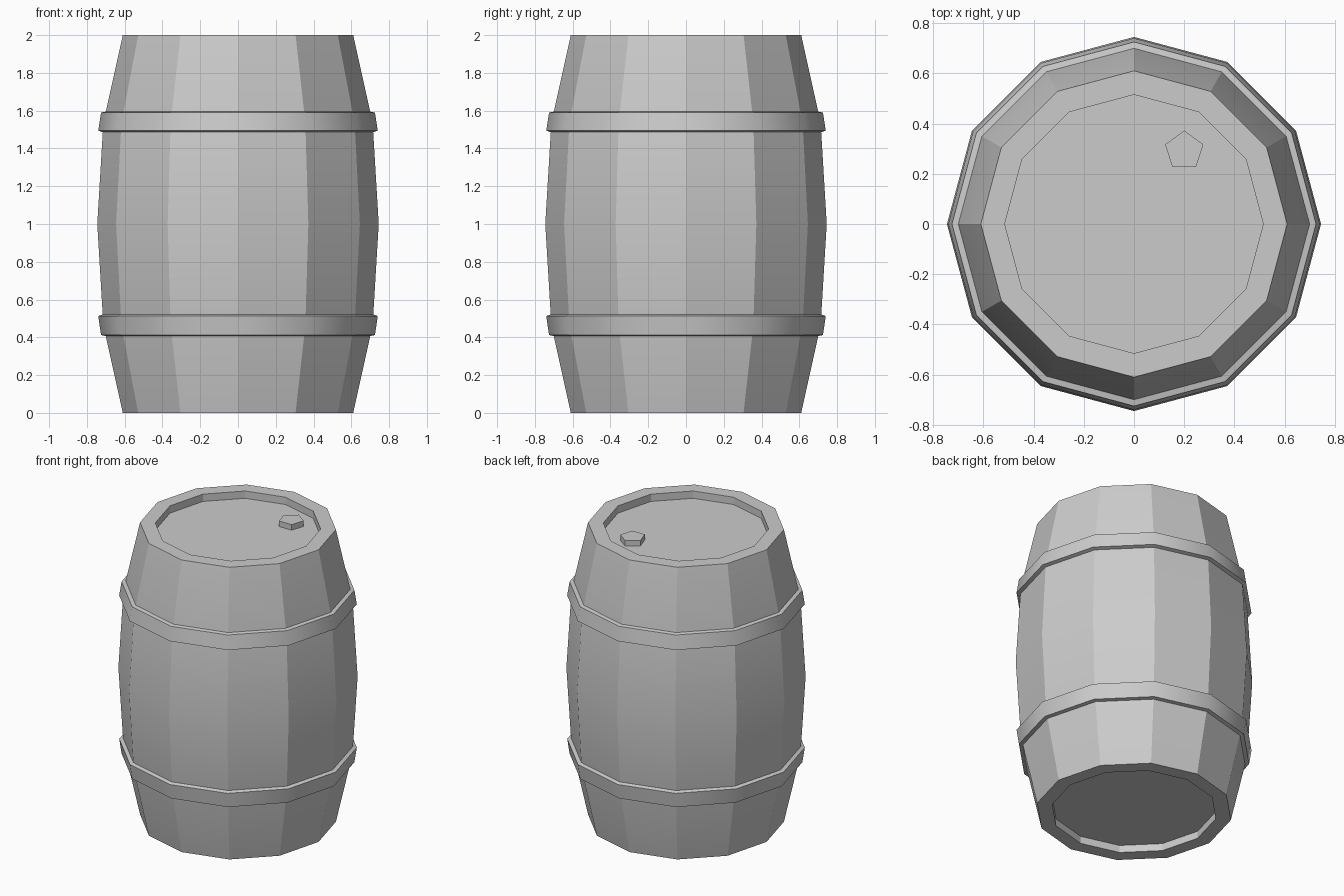
import bpy, bmesh, math
from mathutils import Matrix

cube = bpy.data.objects.get("Cube")
if cube:
    bpy.data.objects.remove(cube, do_unlink=True)

SIDES = 12

grey = bpy.data.materials.new("plain grey")
grey.use_nodes = True
colour = (0.6, 0.6, 0.6, 1)
grey.diffuse_color = colour
grey.node_tree.nodes["Principled BSDF"].inputs["Base Color"].default_value = colour


def finish(name, bm, smooth_angle):
    bmesh.ops.recalc_face_normals(bm, faces=bm.faces)
    mesh = bpy.data.meshes.new(name)
    bm.to_mesh(mesh)
    bm.free()
    mesh.materials.append(grey)
    obj = bpy.data.objects.new(name, mesh)
    bpy.context.collection.objects.link(obj)
    bpy.ops.object.select_all(action='DESELECT')
    obj.select_set(True)
    bpy.context.view_layer.objects.active = obj
    if smooth_angle:
        bpy.ops.object.shade_smooth_by_angle(angle=math.radians(smooth_angle))
    return obj


def lathe(name, profile, closed, smooth_angle):
    """Turn (radius, height) points about z; open profiles get capped ends."""
    bm = bmesh.new()
    rings = []
    for r, z in profile:
        angles = [2 * math.pi * i / SIDES for i in range(SIDES)]
        rings.append([bm.verts.new((r * math.cos(a), r * math.sin(a), z)) for a in angles])
    pairs = list(zip(rings, rings[1:]))
    if closed:
        pairs.append((rings[-1], rings[0]))
    else:
        bm.faces.new(rings[0])
        bm.faces.new(rings[-1])
    for low, high in pairs:
        for i in range(SIDES):
            j = (i + 1) % SIDES
            bm.faces.new((low[i], low[j], high[j], high[i]))
    return finish(name, bm, smooth_angle)


# Barrel body with recessed lid and base: lower half mirrored about mid height
half = [(0.515, 0.05), (0.515, 0), (0.61, 0), (0.713, 0.465)]
body = half + [(0.745, 1)] + [(r, 2 - z) for r, z in reversed(half)]
lathe("barrel_body", body, False, 25)

# Hoops, tilted to follow the staves
lower = [(0.69, 0.405), (0.725, 0.412), (0.74, 0.513), (0.70, 0.527)]
upper = [(0.70, 1.481), (0.74, 1.494), (0.725, 1.59), (0.69, 1.597)]
lathe("lower_hoop", lower, True, 35)
lathe("upper_hoop", upper, True, 35)

# Five-sided bung on the lid
bm = bmesh.new()
bmesh.ops.create_cone(bm, cap_ends=True, segments=5, radius1=0.08, radius2=0.08, depth=0.04,
                      matrix=Matrix.Translation((0.2, 0.292, 1.968)))
top = max(bm.verts, key=lambda v: v.co.y)
turn = math.pi / 2 - math.atan2(top.co.y - 0.292, top.co.x - 0.2)
bmesh.ops.rotate(bm, verts=bm.verts, cent=(0.2, 0.292, 0), matrix=Matrix.Rotation(turn, 3, 'Z'))
finish("bung", bm, 0)
